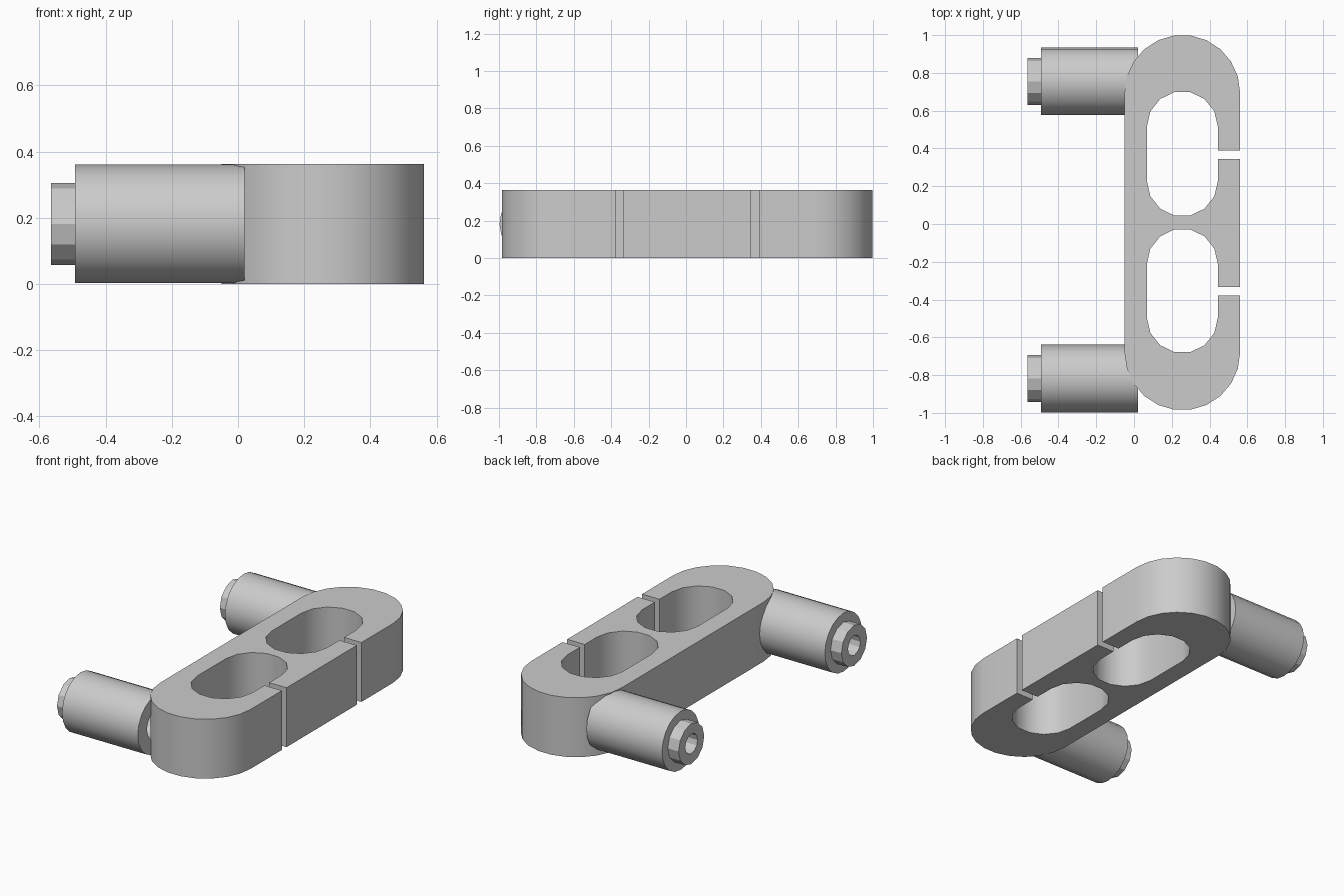
import bpy, bmesh, math
from mathutils import Vector

cube = bpy.data.objects.get("Cube")
if cube:
    bpy.data.objects.remove(cube, do_unlink=True)

steel = bpy.data.materials.new("plain_grey")
steel.use_nodes = True
grey = (0.6, 0.6, 0.6, 1)
steel.diffuse_color = grey
steel.node_tree.nodes["Principled BSDF"].inputs["Base Color"].default_value = grey

HEIGHT = 0.363
MID_X = 0.256


def finish(bm, name, smooth):
    bmesh.ops.recalc_face_normals(bm, faces=bm.faces)
    mesh = bpy.data.meshes.new(name)
    bm.to_mesh(mesh)
    bm.free()
    mesh.materials.append(steel)
    obj = bpy.data.objects.new(name, mesh)
    bpy.context.collection.objects.link(obj)
    if smooth:
        bpy.ops.object.select_all(action='DESELECT')
        obj.select_set(True)
        bpy.context.view_layer.objects.active = obj
        bpy.ops.object.shade_smooth_by_angle(angle=math.radians(29))
    return obj


def arc(cy, radius, start, end, steps):
    angles = [math.radians(start + (end - start) * i / steps) for i in range(steps + 1)]
    return [(MID_X + radius * math.cos(a), cy + radius * math.sin(a)) for a in angles]


# Body: one outline that runs in through each slot and around its hole
OUTER, INNER = 0.306, 0.188


def slotted_hole(low, high, slot_low, slot_high):
    out_x, in_x = MID_X + OUTER, MID_X + INNER
    return ([(out_x, slot_low), (in_x, slot_low)]
            + arc(low, INNER, 0, -180, 7) + arc(high, INNER, 180, 0, 7)
            + [(in_x, slot_high), (out_x, slot_high)])


outline = (slotted_hole(-0.495, -0.212, -0.378, -0.334)
           + slotted_hole(0.228, 0.515, 0.345, 0.39)
           + arc(0.695, OUTER, 0, 180, 11)
           + arc(-0.68, OUTER, 180, 360, 11))
bm = bmesh.new()
base = bm.faces.new([bm.verts.new((x, y, 0)) for x, y in outline])
top = bmesh.ops.extrude_face_region(bm, geom=[base])["geom"]
bmesh.ops.translate(bm, vec=(0, 0, HEIGHT),
                    verts=[v for v in top if isinstance(v, bmesh.types.BMVert)])
finish(bm, "clamp_body", True)


# Hollow ring along x, made from four bridged loops
def tube(name, x0, x1, y, outer, inner, sides, smooth):
    bm = bmesh.new()
    rings = []
    for x, r in ((x0, outer), (x1, outer), (x1, inner), (x0, inner)):
        ring = []
        for i in range(sides):
            a = math.tau * i / sides
            ring.append(bm.verts.new(Vector((x, y + r * math.cos(a), 0.182 + r * math.sin(a)))))
        rings.append(ring)
    for k in range(4):
        a, b = rings[k], rings[(k + 1) % 4]
        for i in range(sides):
            j = (i + 1) % sides
            bm.faces.new((a[i], a[j], b[j], b[i]))
    finish(bm, name, smooth)


# Two sleeves, each with a faceted collar at the outer end
for side, y in (("front", -0.818), ("back", 0.755)):
    tube(side + "_sleeve", -0.492, 0.02, y, 0.179, 0.09, 20, True)
    tube(side + "_collar", -0.565, -0.485, y, 0.124, 0.06, 12, False)
